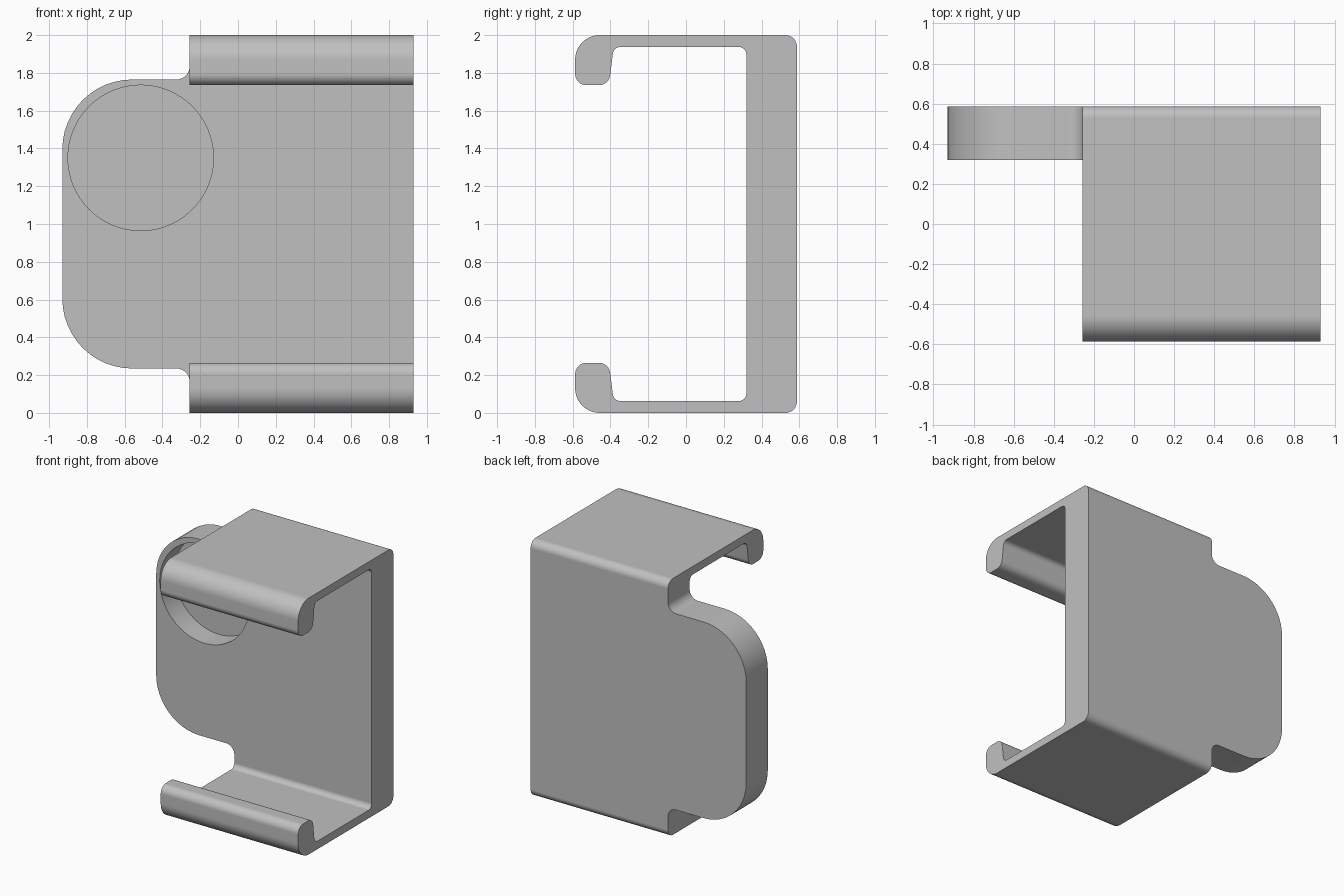
import bpy, bmesh, math
from mathutils import Vector

cube = bpy.data.objects.get("Cube")
if cube:
    bpy.data.objects.remove(cube, do_unlink=True)

BACK, WALL = 0.587, 0.32      # rear face and inner face of the back plate
SIDE, EDGE = 0.93, -0.256     # right-hand limit and start of the clip


def material(name, value):
    m = bpy.data.materials.new(name)
    m.use_nodes = True
    color = (value, value, value, 1)
    m.diffuse_color = color
    m.node_tree.nodes["Principled BSDF"].inputs["Base Color"].default_value = color
    return m


def mirrored(half):
    """Close a top-half outline by reflecting it about the middle height."""
    return half + [(a, 2 - z, r) for a, z, r in reversed(half)]


def rounded(corners, steps=12):
    """Outline with every corner filleted by its own radius."""
    out = []
    for i, (a, z, r) in enumerate(corners):
        p = Vector((a, z))
        if not r:
            out.append(p)
            continue
        u = (Vector(corners[i - 1][:2]) - p).normalized()
        v = (Vector(corners[(i + 1) % len(corners)][:2]) - p).normalized()
        half = u.angle(v) / 2
        center = p + (u + v).normalized() * r / math.sin(half)
        start = p + u * r / math.tan(half) - center
        end = p + v * r / math.tan(half) - center
        sweep = start.angle(end)
        for k in range(steps + 1):
            t = k / steps
            out.append(center + (start * math.sin((1 - t) * sweep)
                                 + end * math.sin(t * sweep)) / math.sin(sweep))
    return out


def prism(name, outline, place, low, high):
    """Extrude an outline between two positions; place maps (a, z, depth) to 3D."""
    bm = bmesh.new()
    face = bm.faces.new([bm.verts.new(place(p.x, p.y, low)) for p in outline])
    moved = bmesh.ops.extrude_face_region(bm, geom=[face], use_keep_orig=True)
    shift = Vector(place(0, 0, high)) - Vector(place(0, 0, low))
    verts = [g for g in moved["geom"] if isinstance(g, bmesh.types.BMVert)]
    bmesh.ops.translate(bm, verts=verts, vec=shift)
    bmesh.ops.recalc_face_normals(bm, faces=bm.faces)
    mesh = bpy.data.meshes.new(name)
    bm.to_mesh(mesh)
    bm.free()
    obj = bpy.data.objects.new(name, mesh)
    bpy.context.collection.objects.link(obj)
    return obj


def combine(target, tool, operation):
    mod = target.modifiers.new(operation.title(), 'BOOLEAN')
    mod.operation, mod.solver, mod.object = operation, 'EXACT', tool
    bpy.context.view_layer.objects.active = target
    bpy.ops.object.modifier_apply(modifier=mod.name)
    bpy.data.objects.remove(tool, do_unlink=True)


def along_x(a, z, d):
    return (d, a, z)


def along_y(a, z, d):
    return (a, d, z)


# Clip: C-shaped side profile with hooked lips
clip_half = [(BACK, 2, 0.06), (-BACK, 2, 0.13), (-BACK, 1.735, 0.06),
             (-0.408, 1.735, 0.06), (-0.383, 1.937, 0.04), (WALL, 1.937, 0.04)]
clip = prism("clip_bracket", rounded(mirrored(clip_half)), along_x, EDGE, SIDE)

# Tab: rounded plate with fillets where it meets the clip
tab_half = [(0.1, 1.84, 0), (EDGE, 1.84, 0), (EDGE, 1.765, 0.07), (-SIDE, 1.765, 0.37)]
tab = prism("side_tab", rounded(mirrored(tab_half)), along_y, WALL, BACK)
combine(clip, tab, 'UNION')

# Round blind recess in the front of the tab
circle = [Vector((-0.515 + 0.385 * math.cos(k * math.tau / 96),
                  1.35 + 0.385 * math.sin(k * math.tau / 96))) for k in range(96)]
recess = prism("recess_cutter", circle, along_y, WALL - 0.1, WALL + 0.18)
recess.hide_render = True
combine(clip, recess, 'DIFFERENCE')

# Finish: one grey, smooth curves with crisp edges
clip.data.materials.clear()
clip.data.materials.append(material("light_grey", 0.53))
bpy.ops.object.select_all(action='DESELECT')
clip.select_set(True)
bpy.context.view_layer.objects.active = clip
bpy.ops.object.shade_smooth_by_angle(angle=math.radians(30))
normals = clip.modifiers.new("Flat faces", 'WEIGHTED_NORMAL')
normals.keep_sharp = True
